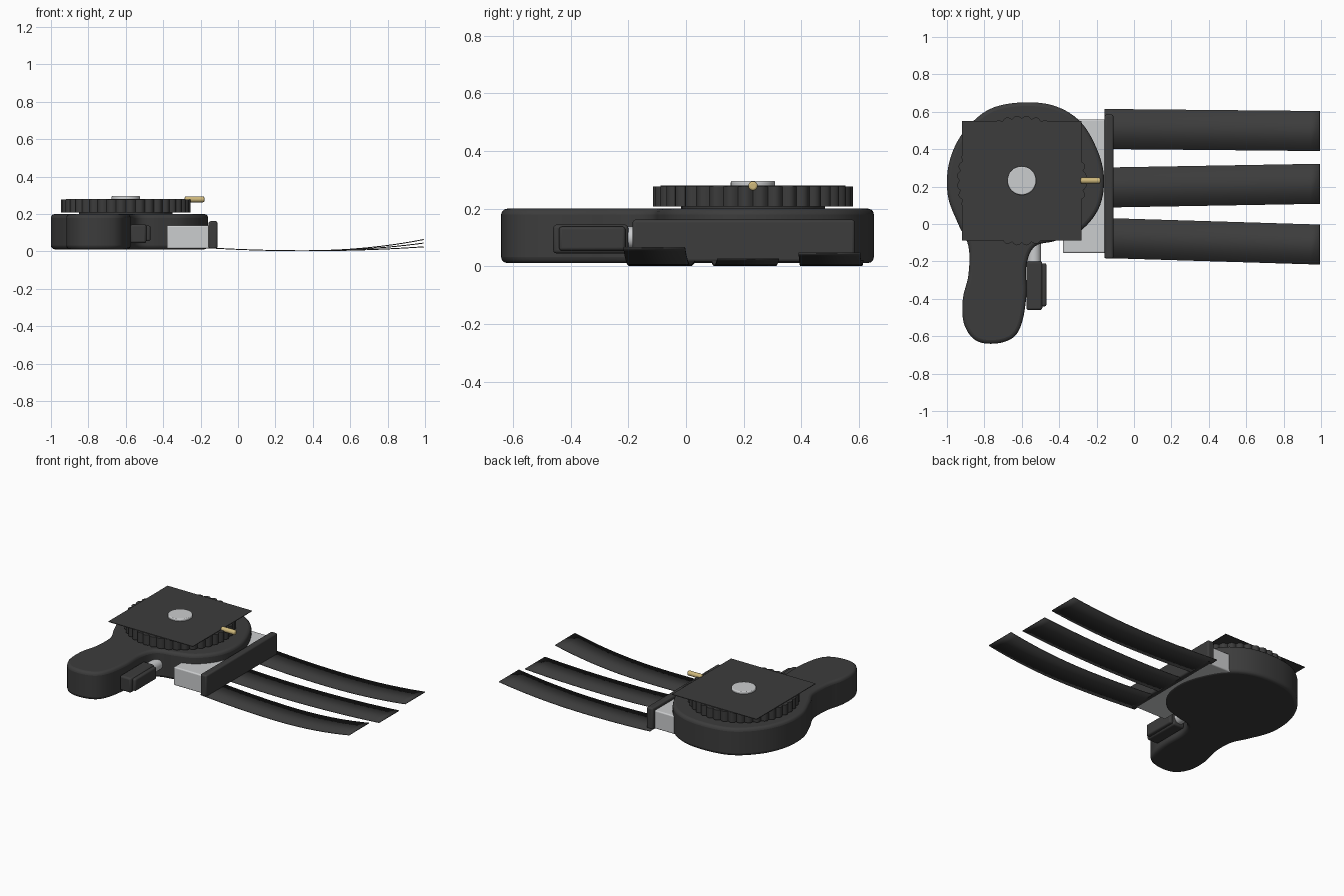
import bpy, bmesh, math
from mathutils import Vector

if "Cube" in bpy.data.objects:
    bpy.data.objects.remove(bpy.data.objects["Cube"], do_unlink=True)


def material(name, rgb):
    m = bpy.data.materials.new(name)
    m.use_nodes = True
    m.diffuse_color = (*rgb, 1)
    bsdf = next(n for n in m.node_tree.nodes if n.type == 'BSDF_PRINCIPLED')
    bsdf.inputs["Base Color"].default_value = (*rgb, 1)
    return m


DARK = material("charcoal", (0.045, 0.045, 0.045))
GREY = material("light grey", (0.60, 0.61, 0.62))
GOLD = material("pale gold", (0.62, 0.48, 0.20))


def finish(name, bm, mat, bevel=0, segments=3):
    bmesh.ops.recalc_face_normals(bm, faces=bm.faces)
    mesh = bpy.data.meshes.new(name)
    bm.to_mesh(mesh)
    bm.free()
    mesh.materials.append(mat)
    ob = bpy.data.objects.new(name, mesh)
    bpy.context.collection.objects.link(ob)
    if bevel:
        mod = ob.modifiers.new("rounded edges", 'BEVEL')
        mod.width, mod.segments = bevel, segments
        mod.limit_method, mod.angle_limit = 'ANGLE', math.radians(50)
    bpy.ops.object.select_all(action='DESELECT')
    ob.select_set(True)
    bpy.context.view_layer.objects.active = ob
    bpy.ops.object.shade_smooth_by_angle(angle=math.radians(35))
    return ob


def prism(name, outline, z0, z1, mat, bevel=0):
    bm = bmesh.new()
    face = bm.faces.new([bm.verts.new((x, y, z0)) for x, y in outline])
    top = bmesh.ops.extrude_face_region(bm, geom=[face])["geom"]
    bmesh.ops.translate(bm, vec=(0, 0, z1 - z0),
                        verts=[v for v in top if isinstance(v, bmesh.types.BMVert)])
    return finish(name, bm, mat, bevel)


def box(name, lo, hi, mat, bevel=0):
    return prism(name, [(lo[0], lo[1]), (hi[0], lo[1]), (hi[0], hi[1]), (lo[0], hi[1])],
                 lo[2], hi[2], mat, bevel)


def rod(name, start, end, radius, mat, bevel=0):
    a, b = Vector(start), Vector(end)
    bm = bmesh.new()
    bmesh.ops.create_cone(bm, cap_ends=True, segments=32, radius1=radius,
                          radius2=radius, depth=(b - a).length)
    bmesh.ops.rotate(bm, verts=bm.verts,
                     matrix=Vector((0, 0, 1)).rotation_difference(b - a).to_matrix())
    bmesh.ops.translate(bm, verts=bm.verts, vec=(a + b) / 2)
    return finish(name, bm, mat, bevel)


def smooth_loop(points, steps=6):
    """Closed smooth curve through the points."""
    pts, out = [Vector(p) for p in points], []
    for i, b in enumerate(pts):
        a, c, d = pts[i - 1], pts[(i + 1) % len(pts)], pts[(i + 2) % len(pts)]
        for s in range(steps):
            t = s / steps
            out.append(b + (c - a) * t / 2 + (2 * a - 5 * b + 4 * c - d) * t * t / 2
                       + (3 * b - a - 3 * c + d) * t ** 3 / 2)
    return out


# Main body: round housing running into a grip
outline = [(-0.60, 0.65), (-0.78, 0.61), (-0.92, 0.48), (-0.99, 0.32), (-0.995, 0.15),
           (-0.94, 0.0), (-0.885, -0.12), (-0.885, -0.27), (-0.915, -0.40),
           (-0.91, -0.53), (-0.85, -0.62), (-0.75, -0.64), (-0.65, -0.61),
           (-0.60, -0.53), (-0.575, -0.38), (-0.575, -0.22), (-0.53, -0.12),
           (-0.42, -0.09), (-0.29, -0.04), (-0.19, 0.08), (-0.16, 0.23),
           (-0.19, 0.38), (-0.28, 0.54), (-0.42, 0.63)]
prism("body", smooth_loop(outline), 0.012, 0.20, DARK, 0.02)

# Scalloped dial with its cover plate, centre button and pointer
CX, CY = -0.60, 0.232
teeth, per_tooth = 40, 6
rim = []
for i in range(teeth * per_tooth):
    angle = math.tau * i / (teeth * per_tooth)
    r = 0.332 + 0.015 * abs(math.sin(teeth * angle / 2))
    rim.append((CX + r * math.cos(angle), CY + r * math.sin(angle)))
prism("dial", rim, 0.208, 0.277, DARK)
rod("dial_spindle", (CX, CY, 0.19), (CX, CY, 0.22), 0.25, DARK)
box("dial_cover", (-0.92, -0.088, 0.277), (-0.28, 0.552, 0.281), DARK)
rod("centre_button", (CX, CY, 0.27), (CX, CY, 0.296), 0.077, GREY, 0.006)
rod("pointer", (-0.285, CY, 0.279), (-0.18, CY, 0.279), 0.016, GOLD, 0.007)

# Mounting block and clamp bar
box("mount_block", (-0.38, -0.155, 0.015), (-0.14, 0.56, 0.14), GREY, 0.008)
box("clamp_bar", (-0.157, -0.185, 0.015), (-0.11, 0.585, 0.162), DARK, 0.01)

# Side lever on its shaft
rod("lever_shaft", (-0.535, -0.25, 0.10), (-0.535, 0.0, 0.10), 0.038, GREY)
box("lever", (-0.575, -0.46, 0.045), (-0.49, -0.20, 0.145), DARK, 0.012)
box("lever_rib", (-0.50, -0.44, 0.055), (-0.468, -0.21, 0.138), DARK, 0.01)


# Curved straps
def strap(name, y_start, y_end, tip_height):
    bm, rows, steps = bmesh.new(), [], 24
    for i in range(steps + 1):
        t = i / steps
        x = -0.157 + 1.15 * t
        if x < 0.35:
            z = 0.004 + 0.015 * ((0.35 - x) / 0.5) ** 2
        else:
            z = 0.004 + (tip_height - 0.004) * ((x - 0.35) / 0.643) ** 2.1
        y = y_start + (y_end - y_start) * t
        rows.append([bm.verts.new((x, y + s * 0.107, z)) for s in (-1, 1)])
    for a, b in zip(rows, rows[1:]):
        bm.faces.new((a[0], b[0], b[1], a[1]))
    ob = finish(name, bm, DARK)
    mod = ob.modifiers.new("thickness", 'SOLIDIFY')
    mod.thickness, mod.offset = 0.005, 0


strap("front_strap", -0.075, -0.11, 0.064)
strap("middle_strap", 0.195, 0.215, 0.025)
strap("back_strap", 0.508, 0.497, 0.045)
